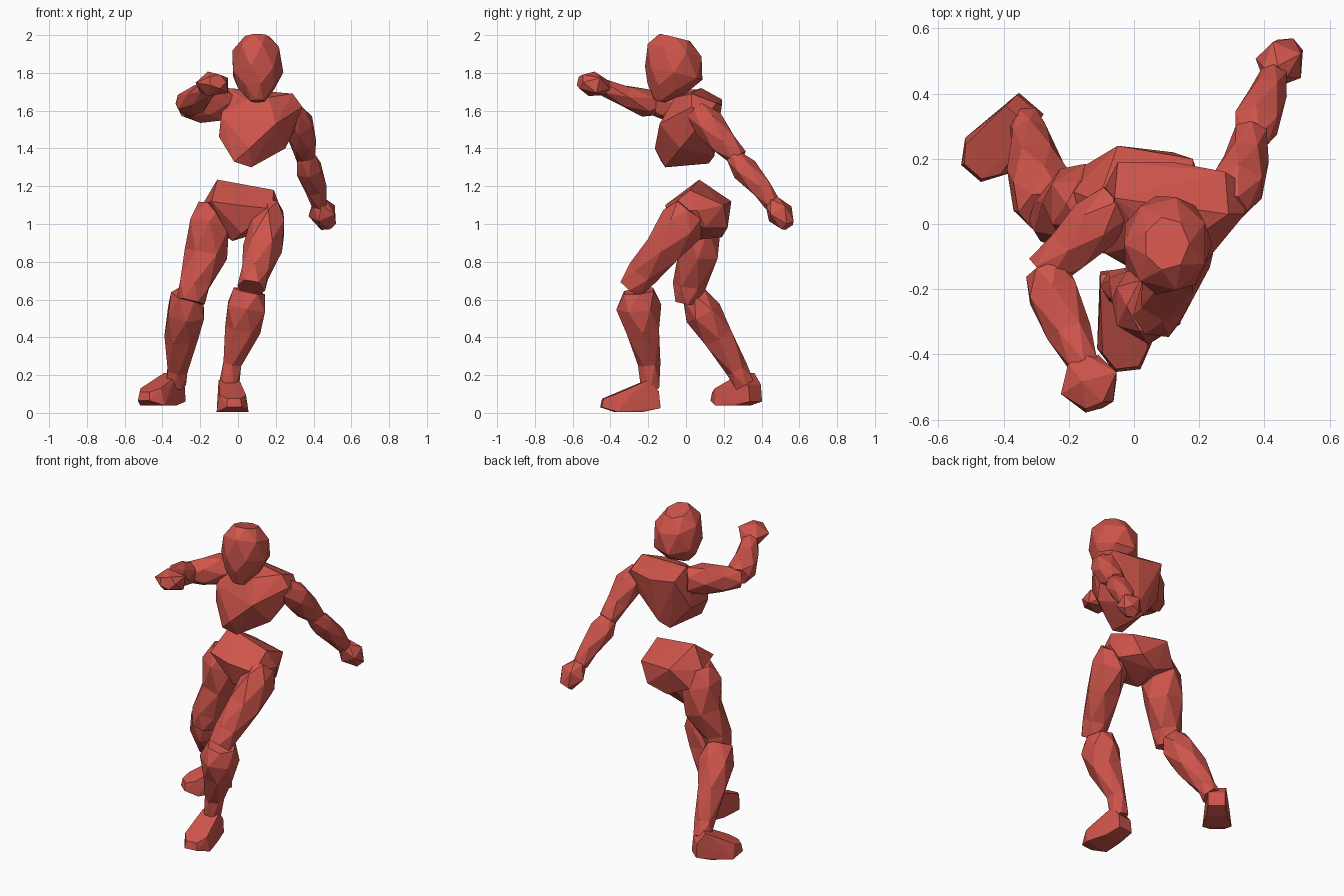
import bpy, bmesh, math
from mathutils import Vector

red = bpy.data.materials.new("red")
red.diffuse_color = (0.62, 0.09, 0.07, 1)


def finish(bm, name):
    bmesh.ops.recalc_face_normals(bm, faces=bm.faces[:])
    me = bpy.data.meshes.new(name)
    bm.to_mesh(me)
    bm.free()
    me.materials.append(red)
    ob = bpy.data.objects.new(name, me)
    bpy.context.collection.objects.link(ob)
    return ob


def loft(name, sections, side=(1, 0, 0), n=6):
    """Faceted limb: rings (x, y, z, half width, half depth) turned half a step each."""
    bm = bmesh.new()
    d = (Vector(sections[-1][:3]) - Vector(sections[0][:3])).normalized()
    s = Vector(side)
    u = (s - d * s.dot(d)).normalized()
    v = d.cross(u)
    rings = []
    for k, (x, y, z, a, b) in enumerate(sections):
        ring = []
        for i in range(n):
            t = 2 * math.pi * (i + 0.5 * (k % 2)) / n
            ring.append(bm.verts.new(Vector((x, y, z)) + u * a * math.cos(t) + v * b * math.sin(t)))
        rings.append(ring)
    for k in range(len(rings) - 1):
        p, q = rings[k], rings[k + 1]
        for i in range(n):
            j = (i + 1) % n
            if k % 2 == 0:
                bm.faces.new((p[i], p[j], q[i]))
                bm.faces.new((p[j], q[j], q[i]))
            else:
                bm.faces.new((p[i], q[j], q[i]))
                bm.faces.new((p[i], p[j], q[j]))
    bm.faces.new(rings[0])
    bm.faces.new(rings[-1])
    return finish(bm, name)


def hull(name, points):
    bm = bmesh.new()
    for p in points:
        bm.verts.new(p)
    r = bmesh.ops.convex_hull(bm, input=bm.verts[:])
    junk = {e for e in r["geom_interior"] + r["geom_unused"] if isinstance(e, bmesh.types.BMVert)}
    bmesh.ops.delete(bm, geom=list(junk), context='VERTS')
    return finish(bm, name)


def foot(name, heel, toe, base):
    h, t = Vector((*heel, base)), Vector((*toe, base))
    f = t - h
    w = Vector((f.y, -f.x, 0)).normalized()
    shape = [(0, .05, .02), (.03, .05, .11), (.2, .055, .17), (.3, .06, 0), (.5, .07, .1),
             (.75, .085, 0), (.8, .07, .09), (1, .04, .025), (.97, .035, .07)]
    hull(name, [h + f * a + w * b * m + Vector((0, 0, z)) for a, b, z in shape for m in (-1, 1)])


# head
loft("head", [(.1, -.06, 1.988, .07, .085), (.1, -.06, 1.92, .13, .15), (.1, -.065, 1.80, .14, .16),
              (.1, -.10, 1.72, .10, .11), (.105, -.14, 1.65, .04, .03)], n=7)

# chest
hull("chest", [(-.09, -.09, 1.57), (-.1, -.08, 1.46), (-.02, -.13, 1.33), (.07, -.11, 1.30),
               (.06, -.165, 1.40), (.20, -.14, 1.53), (.25, -.03, 1.40), (.34, .03, 1.62),
               (.29, .03, 1.69), (.34, .12, 1.58), (.04, -.06, 1.66), (.28, .16, 1.64),
               (.12, .19, 1.63), (-.05, .19, 1.66), (-.06, .08, 1.72), (-.1, .09, 1.47),
               (.03, .12, 1.32), (.09, .15, 1.36), (.16, -.06, 1.67)])

# pelvis
hull("pelvis", [(-.11, .07, 1.235), (.19, .02, 1.18), (.23, .06, 1.07), (.0, -.11, 1.10),
                (-.14, -.08, 1.12), (.18, -.10, 1.08), (-.19, .10, 1.10), (-.05, .24, 1.12),
                (.18, .20, 1.10), (-.03, .0, .91), (0, .19, .93), (.12, .22, .98),
                (-.15, .18, 1.0), (.2, .1, .98), (.02, -.07, .95)])

# legs: the left one leads, the right one trails
loft("left_thigh", [(.18, .02, 1.08, .06, .09), (.16, -.02, 1.0, .10, .125), (.13, -.12, .87, .105, .11),
                    (.09, -.23, .74, .08, .085), (.07, -.29, .66, .075, .075)])
loft("left_shin", [(.06, -.25, .645, .085, .09), (.045, -.25, .56, .115, .12), (.025, -.23, .44, .095, .10),
                   (-.03, -.195, .26, .055, .06), (-.05, -.19, .13, .055, .055)])
foot("left_foot", (-.055, -.14), (-.02, -.45), 0.005)
loft("right_thigh", [(-.13, .06, 1.10, .08, .08), (-.15, .06, 1.0, .12, .125), (-.17, .065, .84, .115, .12),
                     (-.23, .02, .68, .09, .09), (-.25, .01, .59, .075, .075)])
loft("right_shin", [(-.27, .04, .63, .085, .07), (-.275, .09, .53, .11, .10), (-.30, .17, .40, .09, .09),
                    (-.32, .27, .23, .06, .06), (-.33, .31, .15, .055, .06)])
foot("right_foot", (-.315, .37), (-.50, .155), 0.04)

# arms: the left one swings down and back, the right one is raised in front
loft("left_upper_arm", [(.29, .05, 1.60, .06, .06), (.32, .12, 1.53, .085, .085),
                        (.345, .2, 1.43, .07, .075), (.36, .28, 1.35, .055, .05)])
loft("left_forearm", [(.36, .25, 1.36, .05, .045), (.375, .31, 1.29, .075, .07),
                      (.41, .40, 1.19, .06, .06), (.43, .455, 1.11, .045, .045)])
loft("left_hand", [(.43, .455, 1.12, .04, .04), (.45, .495, 1.06, .08, .075), (.475, .54, .99, .045, .04)], n=5)
loft("right_upper_arm", [(-.05, .07, 1.63, .08, .07), (-.12, .0, 1.63, .095, .085),
                         (-.2, -.08, 1.62, .085, .08), (-.28, -.15, 1.62, .055, .06)], side=(0, 0, 1))
loft("right_forearm", [(-.27, -.14, 1.63, .065, .06), (-.25, -.21, 1.64, .085, .075),
                       (-.2, -.33, 1.68, .07, .06), (-.155, -.43, 1.72, .05, .045)])
loft("right_hand", [(-.16, -.42, 1.72, .055, .04), (-.13, -.49, 1.74, .10, .07), (-.11, -.56, 1.755, .05, .04)], n=5)
